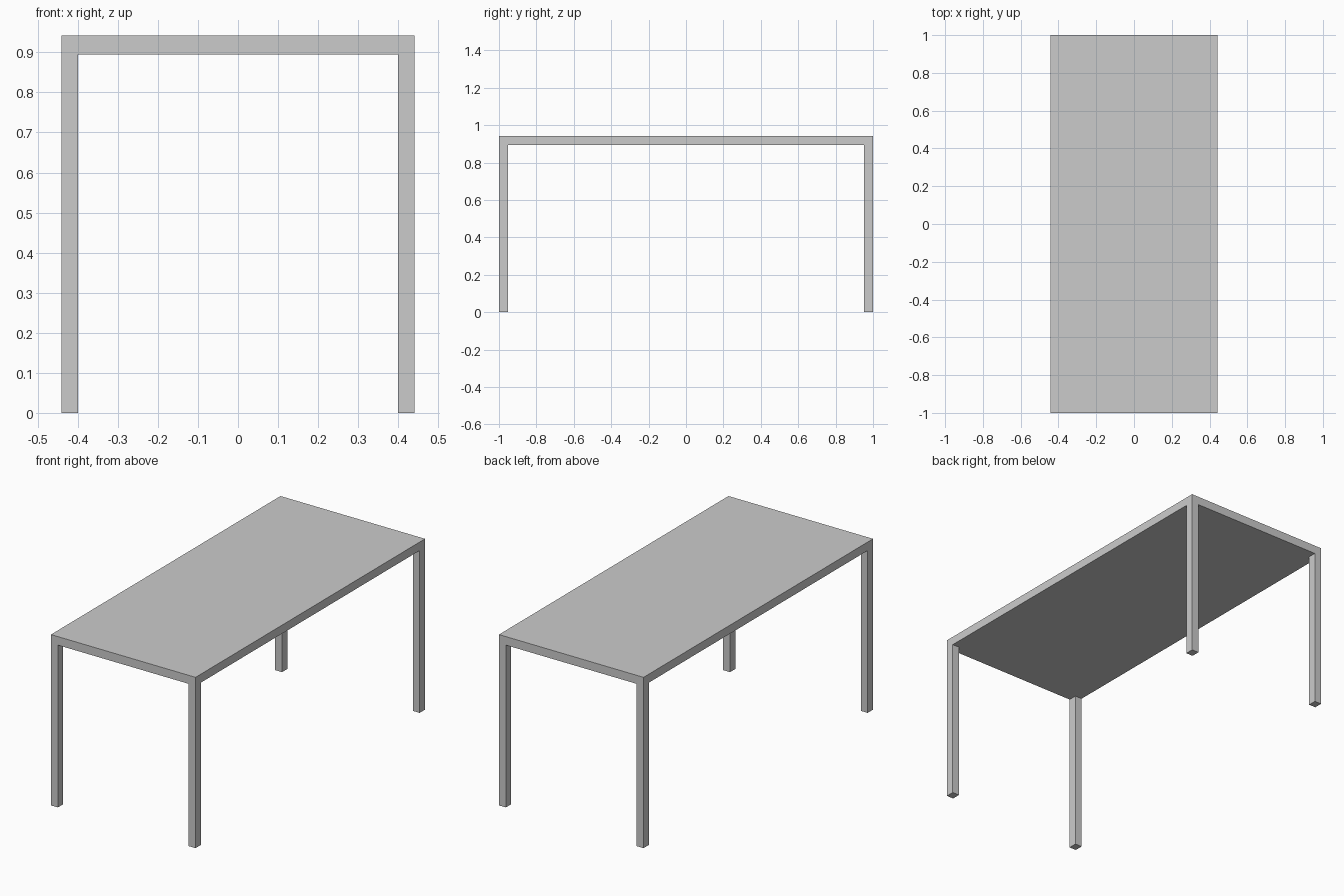
import bpy

if "Cube" in bpy.data.objects:
    bpy.data.objects.remove(bpy.data.objects["Cube"])

HALF_X, HALF_Y, HEIGHT = 0.441, 1.0, 0.942
TOP_THICK = 0.047
LEG_X, LEG_Y = 0.042, 0.047
UNDERSIDE = HEIGHT - TOP_THICK


def box(name, size, center):
    bpy.ops.mesh.primitive_cube_add(size=1, location=center)
    obj = bpy.context.object
    obj.name = name
    obj.scale = size
    bpy.ops.object.transform_apply(location=False, rotation=False, scale=True)
    return obj


# Slab top
box("table_top", (2 * HALF_X, 2 * HALF_Y, TOP_THICK),
    (0, 0, HEIGHT - TOP_THICK / 2))

# Four corner legs, flush with the edges of the top
for y_name, sy in (("front", -1), ("back", 1)):
    for x_name, sx in (("left", -1), ("right", 1)):
        box(f"{y_name}_{x_name}_leg", (LEG_X, LEG_Y, UNDERSIDE),
            (sx * (HALF_X - LEG_X / 2), sy * (HALF_Y - LEG_Y / 2), UNDERSIDE / 2))
